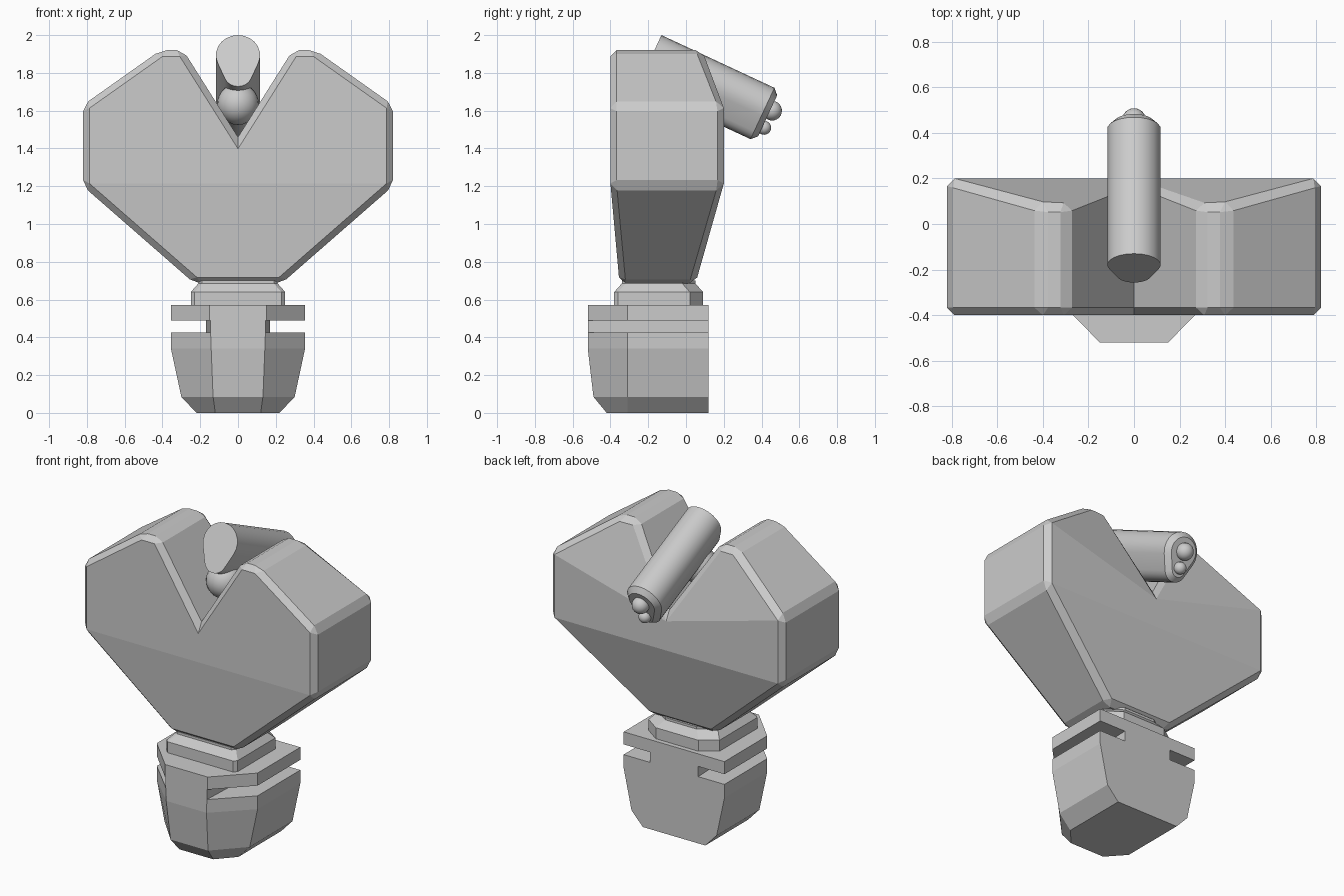
import bpy, bmesh, math
from mathutils import Vector

if "Cube" in bpy.data.objects:
    bpy.data.objects.remove(bpy.data.objects["Cube"])


def finish(name, bm, smooth=False):
    bmesh.ops.recalc_face_normals(bm, faces=bm.faces)
    me = bpy.data.meshes.new(name)
    bm.to_mesh(me)
    bm.free()
    ob = bpy.data.objects.new(name, me)
    bpy.context.collection.objects.link(ob)
    if smooth:
        bpy.ops.object.select_all(action='DESELECT')
        ob.select_set(True)
        bpy.context.view_layer.objects.active = ob
        bpy.ops.object.shade_smooth_by_angle(angle=math.radians(30))
    return ob


def loft(name, rings, smooth=False):
    """Skin a stack of equal-length rings and cap both ends."""
    bm = bmesh.new()
    vs = [[bm.verts.new(p) for p in r] for r in rings]
    n = len(vs[0])
    for a, b in zip(vs, vs[1:]):
        for i in range(n):
            j = (i + 1) % n
            bm.faces.new((a[i], a[j], b[j], b[i]))
    bm.faces.new(vs[0])
    bm.faces.new(vs[-1])
    return finish(name, bm, smooth)


def ring(half, z):
    """Mirror a half outline in x at height z."""
    return [(x, y, z) for x, y in half] + [(-x, y, z) for x, y in reversed(half)]


def ball(name, loc, r):
    bm = bmesh.new()
    bmesh.ops.create_uvsphere(bm, u_segments=24, v_segments=14, radius=r)
    bmesh.ops.translate(bm, verts=bm.verts, vec=loc)
    return finish(name, bm, True)


# Base: tapered block with a flat back and cut front corners
loft("base_block", [ring([(w, .12), (w, -.31), (p, f)], z) for w, p, f, z in (
    (.22, .12, -.42, 0), (.30, .132, -.49, .085),
    (.355, .142, -.52, .34), (.355, .145, -.52, .425))])

# Web between the two side slots
loft("slot_core", [ring([(.17, .12), (.145, -.52)], z) for z in (.42, .495)])

# Flange plate
loft("flange_plate", [ring([(.355, .12), (.355, -.31), (.15, -.52)], z)
                      for z in (.49, .57)])

# Neck with chamfered rim
loft("neck", [ring([(.15 - d, .09 - d), (.25 - d, .02 - d), (.25 - d, -.36 + d),
                    (.23 - d, -.38 + d)], z)
              for d, z in ((0, .565), (0, .64), (.04, .685), (.04, .70))])

# Body: notched, wedge-sided block; (x, z, front y, back y)
half = [(.23, .685, -.352, .05), (.82, 1.2, -.4, .2), (.82, 1.63, -.4, .2),
        (.41, 1.92, -.4, .085), (.29, 1.92, -.4, .085)]
outline = half + [(0, 1.46, -.4, .2)] + [(-x, z, f, b) for x, z, f, b in reversed(half)]
bm = bmesh.new()
F = [bm.verts.new((x, f, z)) for x, z, f, b in outline]
B = [bm.verts.new((x, b, z)) for x, z, f, b in outline]
n = len(outline)
for i in range(n):
    j = (i + 1) % n
    bm.faces.new((F[i], F[j], B[j], B[i]))
bm.faces.new([F[i] for i in (0, 1, 9, 10)])
bm.faces.new(F[1:10])
for idx in ((0, 1, 9, 10), (1, 2, 5, 8, 9), (2, 3, 4, 5), (5, 6, 7, 8)):
    bm.faces.new([B[i] for i in idx])
bmesh.ops.recalc_face_normals(bm, faces=bm.faces)
sharp = [e for e in bm.edges if e.is_convex and e.calc_face_angle(0) > math.radians(28)]
bmesh.ops.bevel(bm, geom=sharp, offset=.033, offset_type='OFFSET', segments=1,
                profile=.5, affect='EDGES')
finish("notched_body", bm)

# Tilted barrel with an egg-shaped section
tilt = math.radians(25)
axis = Vector((0, math.cos(tilt), -math.sin(tilt)))
down = Vector((0, -math.sin(tilt), -math.cos(tilt)))
start = Vector((0, -.13, 2.0))


def egg(t, inset):
    r1, r2, c1, c2 = .117, .075, .117, .225
    a = math.asin((r1 - r2) / (c2 - c1))
    pts = []
    for r, c, a0, a1, k in ((r1, c1, -a, math.pi + a, 14),
                            (r2, c2, math.pi + a, 2 * math.pi - a, 8)):
        for i in range(k + 1):
            s = a0 + (a1 - a0) * i / k
            pts.append(start + axis * t + down * (c - (r - inset) * math.sin(s))
                       + Vector(((r - inset) * math.cos(s), 0, 0)))
    return pts


loft("barrel", [egg(0, 0), egg(.66, 0), egg(.69, .03)], True)

# Pivot ball under the barrel and two knobs on its rear end
ball("pivot_ball", (0, -.13, 1.635), .11)
ball("large_knob", start + axis * .70 + down * .115, .052)
ball("small_knob", start + axis * .70 + down * .215, .037)
